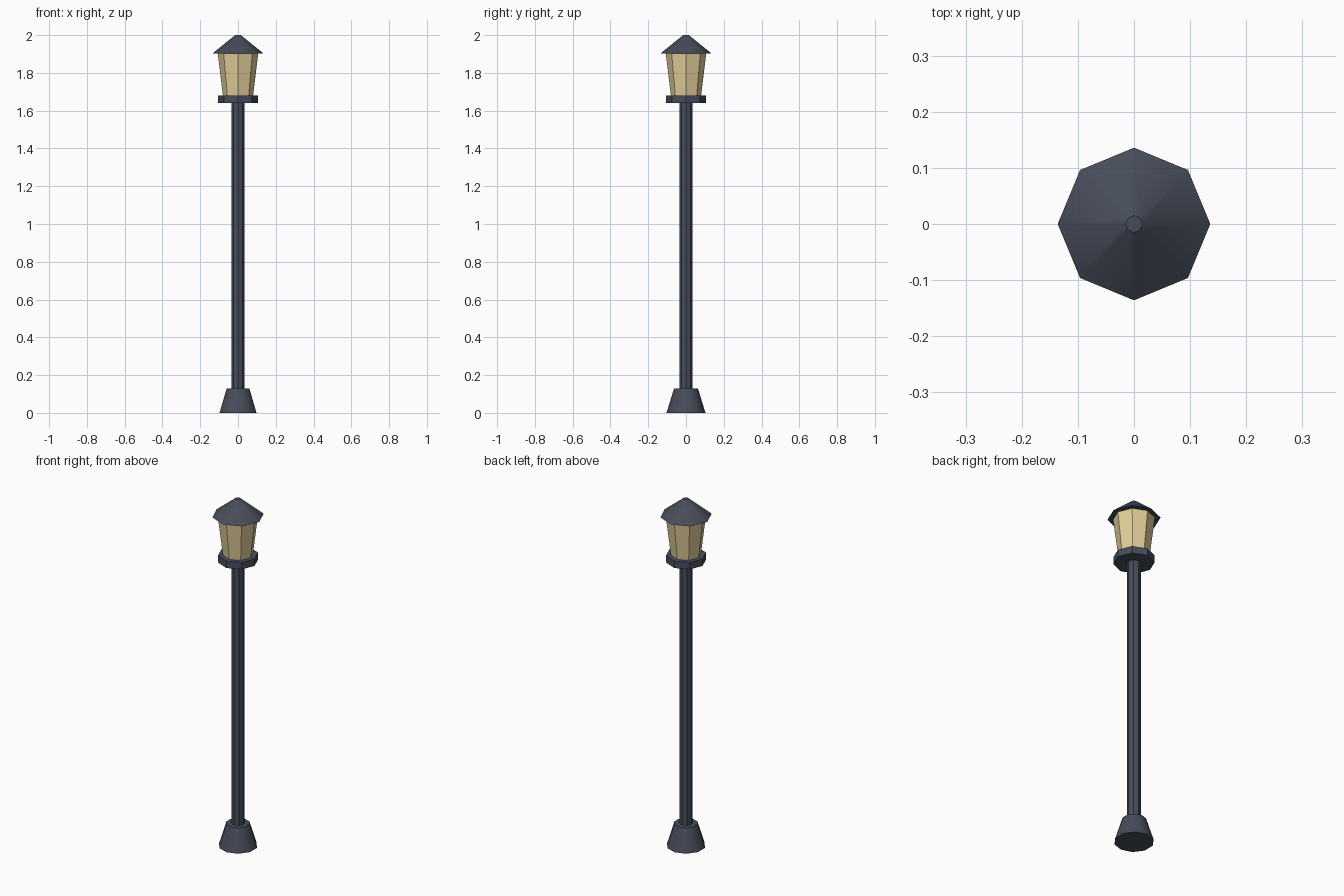
import bpy
import math

if "Cube" in bpy.data.objects:
    bpy.data.objects.remove(bpy.data.objects["Cube"])


def material(name, color):
    mat = bpy.data.materials.new(name)
    mat.diffuse_color = (*color, 1.0)
    mat.use_nodes = True
    mat.node_tree.nodes["Principled BSDF"].inputs["Base Color"].default_value = mat.diffuse_color
    return mat


slate = material("dark_slate_metal", (0.062, 0.073, 0.102))
cream = material("warm_cream_glass", (0.76, 0.62, 0.32))


def frustum(name, sides, r_bottom, r_top, z0, z1, mat, smooth_angle=None):
    """Closed tapered prism between two heights, with a vertex on the y axis."""
    bpy.ops.mesh.primitive_cone_add(
        vertices=sides, radius1=r_bottom, radius2=r_top,
        depth=z1 - z0, location=(0, 0, (z0 + z1) / 2))
    obj = bpy.context.object
    obj.name = name
    obj.data.materials.append(mat)
    if smooth_angle:
        bpy.ops.object.shade_smooth_by_angle(angle=math.radians(smooth_angle))
    return obj


# Tapered foot and long post
frustum("base", 10, 0.103, 0.063, 0.0, 0.13, slate, 40)
frustum("post", 8, 0.035, 0.035, 0.12, 1.65, slate)

# Lantern: collar, glass that widens upwards, pointed roof
frustum("collar", 8, 0.106, 0.106, 1.64, 1.68, slate)
frustum("lantern_glass", 8, 0.08, 0.107, 1.68, 1.902, cream)
frustum("roof", 8, 0.136, 0.015, 1.902, 2.0, slate, 30)
